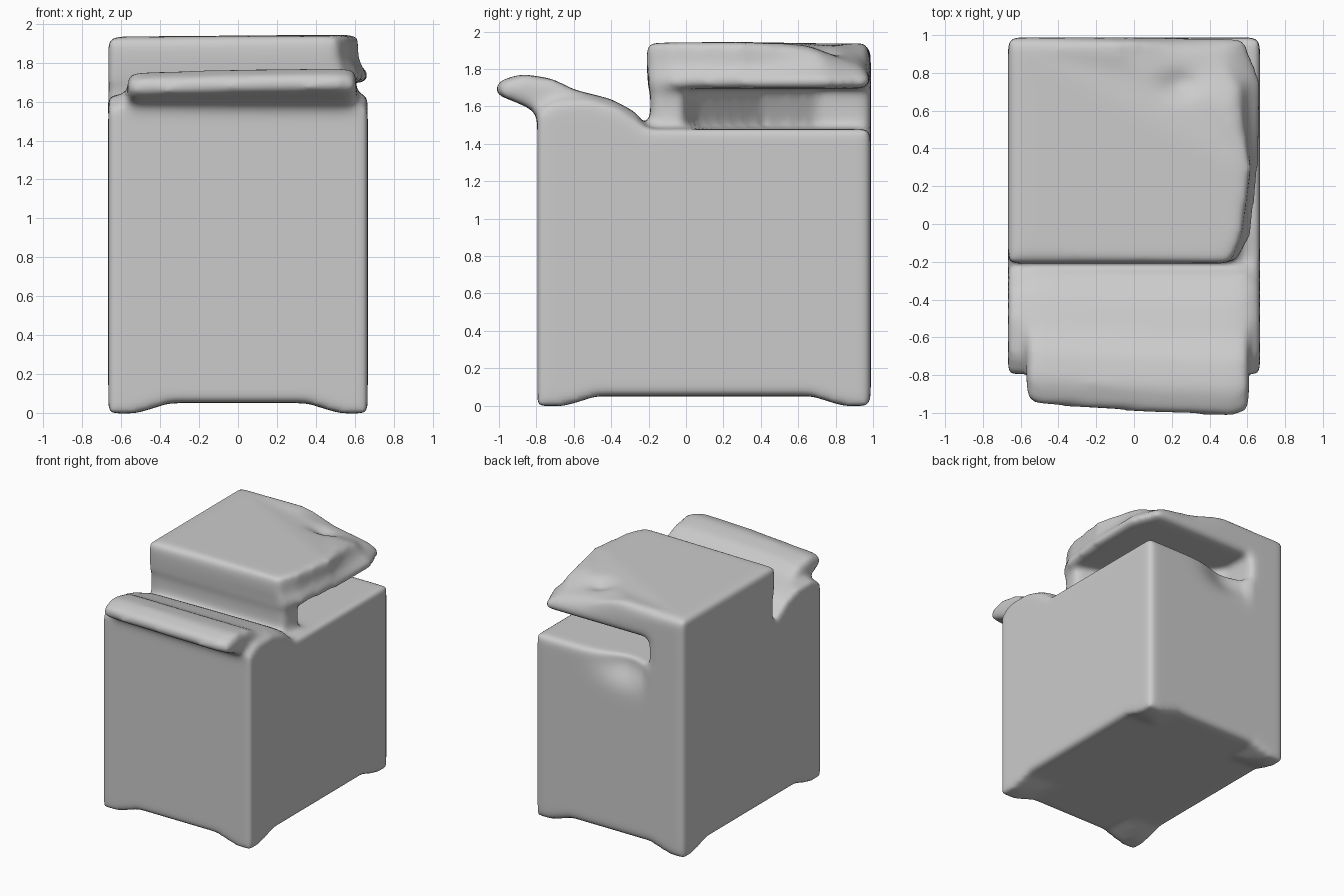
import bpy, bmesh
from math import exp

cube = bpy.data.objects.get("Cube")
if cube:
    bpy.data.objects.remove(cube, do_unlink=True)

bm = bmesh.new()


def loft(rings):
    """Closed solid skinned through rings with equal point counts."""
    loops = [[bm.verts.new(p) for p in ring] for ring in rings]
    for a, b in zip(loops, loops[1:]):
        for i in range(len(a)):
            j = (i + 1) % len(a)
            bm.faces.new((a[i], a[j], b[j], b[i]))
    bm.faces.new(loops[0])
    bm.faces.new(loops[-1])


def flat(outline, z):
    return [(x, y, z) for x, y in outline]


def side(profile, x, reach=1.0, drop=0.0):
    return [(x, y * reach, z - drop) for y, z in profile]


SIDE, FRONT, BACK = 0.667, -0.795, 0.988

# Main box with a raised front shoulder
box = [(FRONT, 0.05), (BACK, 0.05), (BACK, 1.48), (-0.2, 1.48), (-0.36, 1.59),
       (-0.5, 1.635), (-0.7, 1.63), (FRONT, 1.57)]
loft([side(box, -SIDE), side(box, SIDE)])

# Low, soft corner feet
for x, sx in ((-SIDE, 1), (SIDE, -1)):
    for y, sy in ((FRONT, 1), (BACK, -1)):
        rings = []
        for z, w in ((-0.003, 0.14), (0.02, 0.22), (0.06, 0.34)):
            rings.append(flat([(x, y), (x + sx * w, y),
                               (x + sx * w, y + sy * w), (x, y + sy * w)], z))
        loft(rings)

# Front flap that curls up and out
flap = [(-0.77, 1.55), (-0.88, 1.61), (-1.02, 1.665), (-1.01, 1.735), (-0.88, 1.775),
        (-0.72, 1.75), (-0.6, 1.69), (-0.4, 1.64), (-0.27, 1.57), (-0.2, 1.47),
        (-0.6, 1.4)]
loft([side(flap, -0.57, 0.92, 0.03), side(flap, -0.5, 0.94, 0.02),
      side(flap, 0.1, 0.985, 0.005), side(flap, 0.53), side(flap, 0.61, 0.97, 0.01)])

# Neck carrying the lid, solid towards one rear corner
neck = [(-SIDE, -0.19), (0.54, -0.19), (0.57, -0.02), (0.35, 0.06), (-0.1, 0.4),
        (-0.33, 0.7), (-0.34, BACK), (-SIDE, BACK)]
loft([flat(neck, 1.4), flat(neck, 1.76)])

# Lid with a flared lower rim and a sunken rear corner
rim = [(-SIDE, -0.205), (0.54, -0.2), (0.62, -0.06), (0.66, 0.3), (0.675, 0.75),
       (0.58, BACK), (0.3, BACK), (0, BACK), (-SIDE, BACK)]
waist = [(-SIDE, -0.21), (0.51, -0.21), (0.57, -0.08), (0.62, 0.3), (0.6, 0.75),
         (0.51, 0.94), (0.25, 0.97), (0, BACK), (-SIDE, BACK)]
crown = [(-SIDE, -0.21, 1.93), (0.51, -0.21, 1.935), (0.57, -0.06, 1.94),
         (0.62, 0.3, 1.94), (0.56, 0.7, 1.9), (0.47, 0.87, 1.84),
         (0.2, 0.93, 1.87), (-0.05, 0.97, 1.935), (-SIDE, BACK, 1.93)]
plateau = [(-0.6, -0.15, 1.935), (0.45, -0.15, 1.94), (0.5, -0.05, 1.945),
           (0.55, 0.3, 1.945), (0.48, 0.62, 1.935), (0.3, 0.72, 1.91),
           (0.13, 0.76, 1.92), (-0.1, 0.9, 1.94), (-0.6, 0.92, 1.935)]
loft([flat(rim, 1.695), flat(rim, 1.75), flat(waist, 1.81), crown, plateau])

bmesh.ops.recalc_face_normals(bm, faces=bm.faces)
mesh = bpy.data.meshes.new("box_with_lid")
bm.to_mesh(mesh)
bm.free()
box_obj = bpy.data.objects.new("box_with_lid", mesh)
bpy.context.collection.objects.link(box_obj)

# Fuse the parts into one soft skin
fuse = box_obj.modifiers.new("fuse", 'REMESH')
fuse.mode = 'VOXEL'
fuse.voxel_size = 0.022
soften = box_obj.modifiers.new("soften", 'SMOOTH')
soften.factor = 0.5
soften.iterations = 20
graph = bpy.context.evaluated_depsgraph_get()
skin = bpy.data.meshes.new_from_object(box_obj.evaluated_get(graph))
box_obj.modifiers.clear()
box_obj.data = skin
skin.name = "box_with_lid"

# Hollow in the rear face below the gap, and a crumple in the lid
for v in skin.vertices:
    x, y, z = v.co
    if z < 1.6 and y > 0.6:
        hollow = exp(-((x + 0.12) / 0.2) ** 2 - ((z - 1.43) / 0.13) ** 2)
        edge = min(1, max(0, (x + 0.36) / 0.08))
        v.co.y -= 0.08 * hollow * edge * (y - 0.6) / 0.38
    elif z > 1.8:
        v.co.z -= 0.04 * exp(-((x - 0.24) / 0.1) ** 2 - ((y - 0.74) / 0.07) ** 2)

# Plain grey clay
grey = bpy.data.materials.new("clay_grey")
grey.use_nodes = True
colour = (0.6, 0.6, 0.6, 1)
grey.diffuse_color = colour
grey.node_tree.nodes["Principled BSDF"].inputs["Base Color"].default_value = colour
skin.materials.clear()
skin.materials.append(grey)
skin.polygons.foreach_set("use_smooth", [True] * len(skin.polygons))
skin.update()
